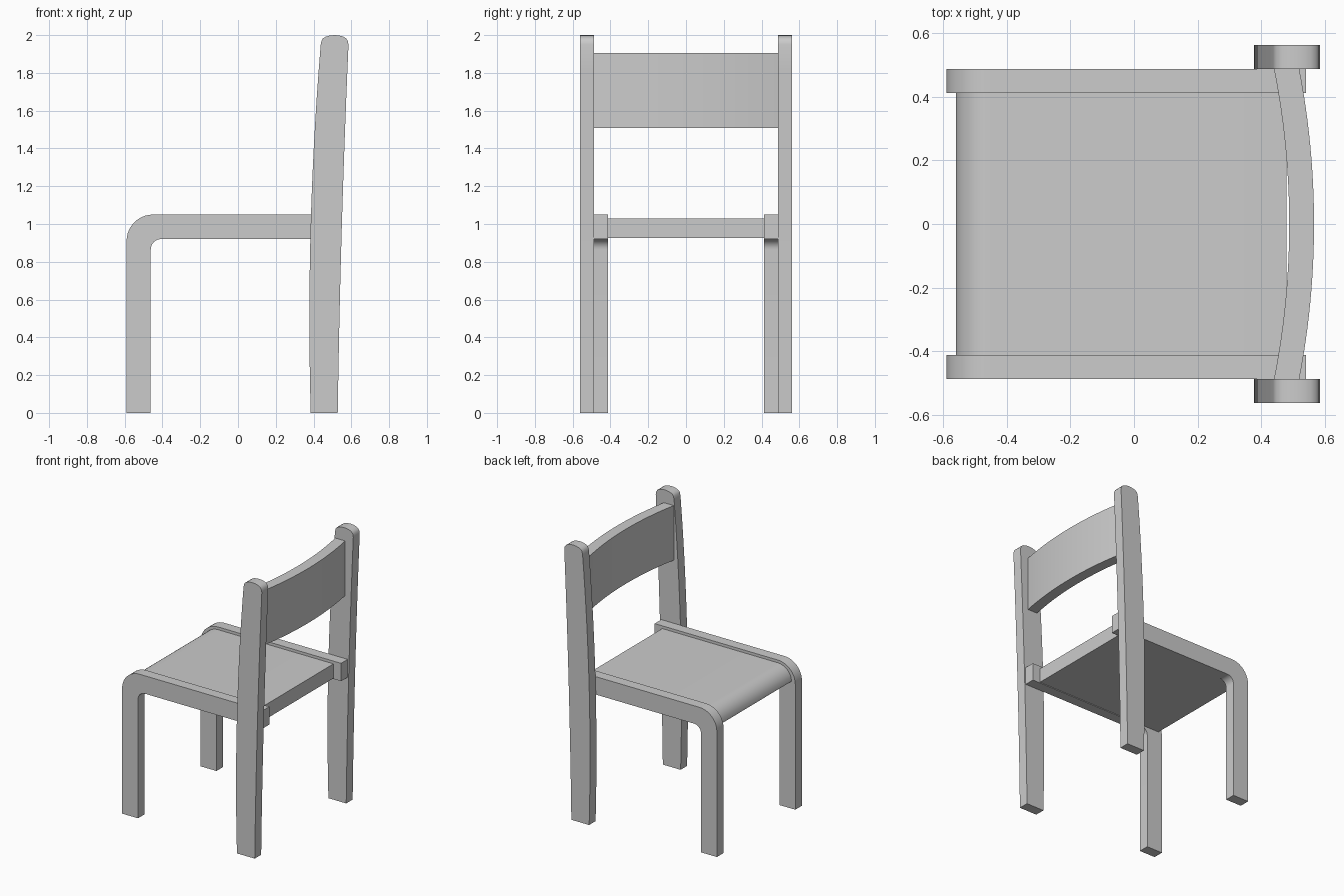
import bpy, bmesh
from math import sin, cos, pi, asin

if "Cube" in bpy.data.objects:
    bpy.data.objects.remove(bpy.data.objects["Cube"])


def arc(cx, cz, r, a0, a1, n=10):
    """Points on a circular arc, angles in degrees."""
    pts = []
    for i in range(n + 1):
        a = (a0 + (a1 - a0) * i / n) * pi / 180
        pts.append((cx + r * cos(a), cz + r * sin(a)))
    return pts


def prism(name, outline, lo, hi, place):
    """Extrude a 2D outline from lo to hi; place maps (u, v, depth) to xyz."""
    bm = bmesh.new()
    a = [bm.verts.new(place(u, v, lo)) for u, v in outline]
    b = [bm.verts.new(place(u, v, hi)) for u, v in outline]
    bm.faces.new(a)
    bm.faces.new(b[::-1])
    n = len(a)
    for i in range(n):
        j = (i + 1) % n
        bm.faces.new((a[i], b[i], b[j], a[j]))
    bmesh.ops.recalc_face_normals(bm, faces=bm.faces)
    mesh = bpy.data.meshes.new(name)
    bm.to_mesh(mesh)
    bm.free()
    ob = bpy.data.objects.new(name, mesh)
    bpy.context.collection.objects.link(ob)
    bpy.ops.object.select_all(action='DESELECT')
    ob.select_set(True)
    bpy.context.view_layer.objects.active = ob
    bpy.ops.object.shade_smooth_by_angle(angle=0.6)
    return ob


def side(u, v, d):      # outline in xz, depth along y
    return (u, d, v)


def plan(u, v, d):      # outline in xy, depth along z
    return (u, v, d)


# Back post: gently bowed edges and a rounded top
steps = [1.95 * i / 14 for i in range(15)]
post = [(0.528 + 0.0144 * z + 0.0076 * z * z, z) for z in steps]
post += [(0.581, 1.97), (0.572, 1.983), (0.557, 1.992), (0.535, 1.998), (0.512, 2.0),
         (0.488, 1.998), (0.465, 1.992), (0.45, 1.983), (0.442, 1.97)]
post += [(0.385 + 0.0286 * z * (z - 1), z) for z in reversed(steps)]

# Bent side frame: front leg and seat rail in one piece
frame = [(-0.59, 0)] + arc(-0.45, 0.91, 0.14, 180, 90) + [(0.54, 1.05), (0.54, 0.92)]
frame += arc(-0.407, 0.865, 0.055, 90, 180) + [(-0.462, 0)]

for s, label in ((-1, "front"), (1, "rear")):
    prism("back_post_" + label, post, s * 0.488, s * 0.562, side)
    prism("side_frame_" + label, frame, s * 0.412, s * 0.488, side)

# Seat panel with a rounded front edge
seat = arc(-0.45, 0.92, 0.11, 180, 90) + [(0.479, 1.03), (0.479, 0.925), (-0.56, 0.925)]
seat[0] = (-0.56, 0.93)
prism("seat", seat, -0.412, 0.412, side)

# Curved backrest: two concentric arcs seen from above
half, sag, thick = 0.488, 0.048, 0.078
r = (half ** 2 + sag ** 2) / (2 * sag)
cx = 0.488 - r
a_in = asin(half / r) * 180 / pi
a_out = asin(half / (r + thick)) * 180 / pi
rest = arc(cx, 0, r + thick, -a_out, a_out, 24) + arc(cx, 0, r, a_in, -a_in, 24)
prism("backrest", rest, 1.508, 1.905, plan)
